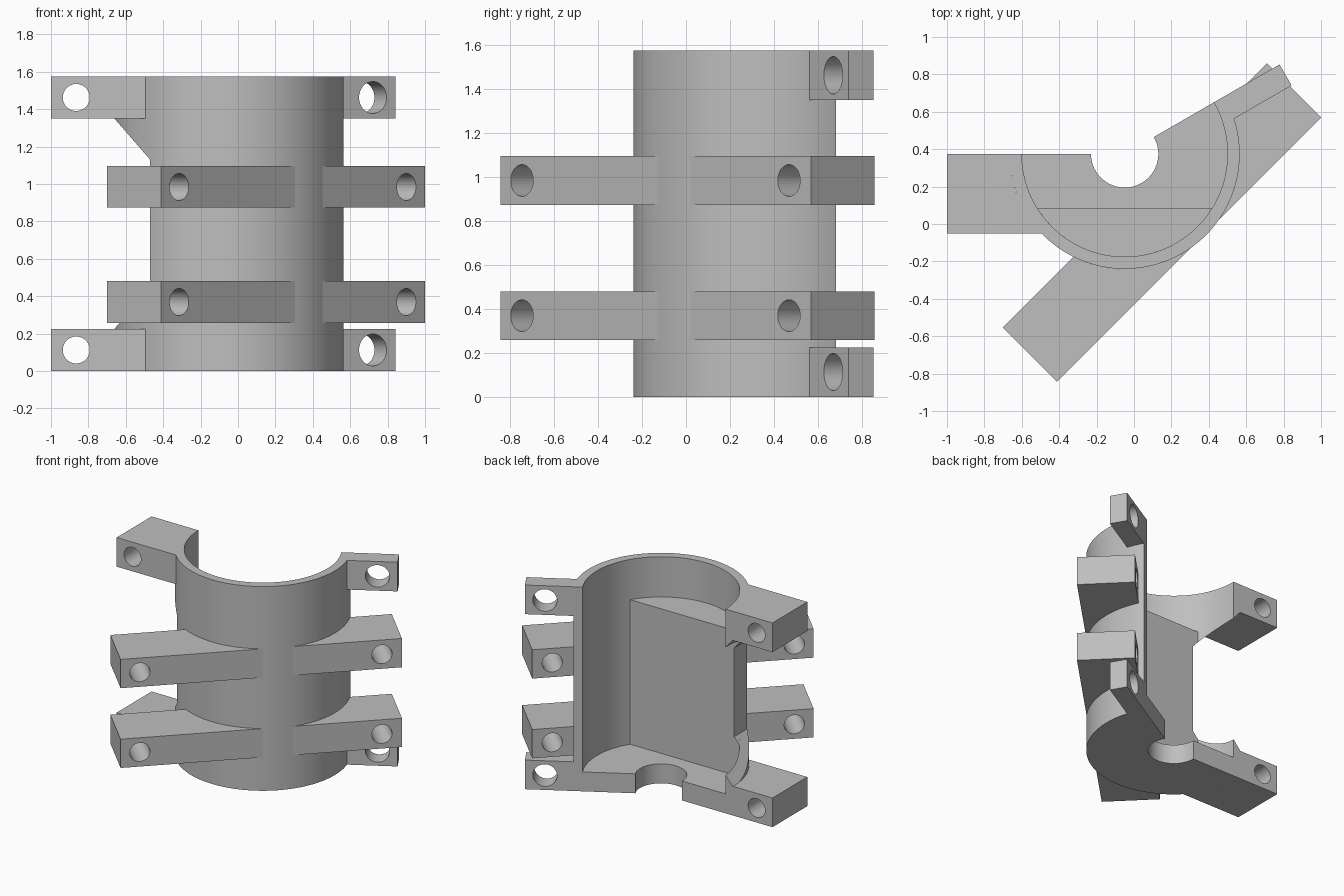
import bpy
import bmesh
from math import asin, cos, degrees, radians, sin
from mathutils import Matrix, Vector

old = bpy.data.objects.get("Cube")
if old:
    bpy.data.objects.remove(old, do_unlink=True)

CENTRE = Vector((-0.05, 0.375, 0))   # axis of the half sleeve
OUTER, INNER, BORE = 0.615, 0.55, 0.18
HEIGHT, FLOOR, LUG = 1.575, 0.15, 0.225

grey = bpy.data.materials.new("light grey")
grey.use_nodes = True
grey.diffuse_color = (0.52, 0.52, 0.52, 1)
grey.node_tree.nodes["Principled BSDF"].inputs["Base Color"].default_value = (0.52, 0.52, 0.52, 1)


def arc(r, a0, a1):
    """Points along a circle about the origin, angles in degrees."""
    n = max(2, round(abs(a1 - a0) / 3))
    steps = [radians(a0 + (a1 - a0) * i / n) for i in range(n + 1)]
    return [(r * cos(a), r * sin(a)) for a in steps]


def prism(name, outline, z0, z1, matrix):
    """Extrude a flat outline from z0 to z1, then place it."""
    bm = bmesh.new()
    face = bm.faces.new([bm.verts.new((x, y, z0)) for x, y in outline])
    top = bmesh.ops.extrude_face_region(bm, geom=[face])["geom"]
    verts = [v for v in top if isinstance(v, bmesh.types.BMVert)]
    bmesh.ops.translate(bm, verts=verts, vec=(0, 0, z1 - z0))
    bmesh.ops.transform(bm, matrix=matrix, verts=bm.verts)
    bmesh.ops.recalc_face_normals(bm, faces=bm.faces)
    mesh = bpy.data.meshes.new(name)
    bm.to_mesh(mesh)
    bm.free()
    mesh.materials.append(grey)
    obj = bpy.data.objects.new(name, mesh)
    bpy.context.collection.objects.link(obj)
    return obj


def cut(obj, cutter):
    mod = obj.modifiers.new("cut", "BOOLEAN")
    mod.operation, mod.solver, mod.object = "DIFFERENCE", "EXACT", cutter
    select(obj)
    bpy.ops.object.modifier_apply(modifier=mod.name)


def select(obj):
    bpy.ops.object.select_all(action="DESELECT")
    obj.select_set(True)
    bpy.context.view_layer.objects.active = obj


def smooth(obj):
    select(obj)
    bpy.ops.object.shade_smooth_by_angle(angle=radians(25))


def arm(name, angle, lo, hi, end, z0, z1, hole_x, hole_r):
    """Bar that leaves the sleeve along an angle, with a bolt hole across it."""
    place = Matrix.Translation(CENTRE) @ Matrix.Rotation(radians(angle), 4, "Z")
    a_lo, a_hi = (degrees(asin(v / OUTER)) for v in (lo, hi))
    bar = prism(name, [(end, hi), (end, lo)] + arc(OUTER, a_lo, a_hi), z0, z1, place)
    across = Matrix.Translation((hole_x, 0, (z0 + z1) / 2)) @ Matrix.Rotation(radians(90), 4, "X")
    drill = prism("drill", arc(hole_r, 0, 360)[:-1], -1, 1, place @ across)
    cut(bar, drill)
    bpy.data.objects.remove(drill, do_unlink=True)
    smooth(bar)


# Sleeve wall, floor with round bore, and the flat-faced filling inside
at_centre = Matrix.Translation(CENTRE)
sleeve = prism("sleeve", arc(OUTER, 180, 390) + arc(INNER, 390, 180), 0, HEIGHT, at_centre)
floor = prism("floor", arc(INNER, 180, 390) + arc(BORE, 390, 180), 0, FLOOR, at_centre)
chord = degrees(asin(0.29 / INNER))
filling = prism("flat_filling", arc(INNER, 180 + chord, 360 - chord), FLOOR, 1.265, at_centre)

# Side window with sloped ends
window = prism("window_cutter",
               [(-0.47, 0.445), (-0.47, 1.13), (-0.8, 1.51), (-0.8, 0.065)],
               -0.6, 0.6, Matrix.Rotation(radians(90), 4, "X"))
for part in (sleeve, filling):
    cut(part, window)
bpy.data.objects.remove(window, do_unlink=True)
for part in (sleeve, floor, filling):
    smooth(part)

# Mounting lugs at the bottom and top
for level, z in (("lower", 0), ("upper", HEIGHT - LUG)):
    arm(level + "_right_lug", 180, 0, 0.425, 0.95, z, z + LUG, 0.815, 0.072)
    arm(level + "_left_lug", 30, -0.13, 0, 0.956, z, z + LUG, 0.815, 0.085)

# Diagonal clamp bars
for level, z in (("lower", 0.258), ("upper", 0.873)):
    arm(level + "_right_bar", 225, 0.196, 0.606, 1.117, z, z + 0.222, 0.98, 0.072)
    arm(level + "_left_bar", 45, -0.606, -0.196, 0.88, z, z + 0.222, 0.738, 0.072)
